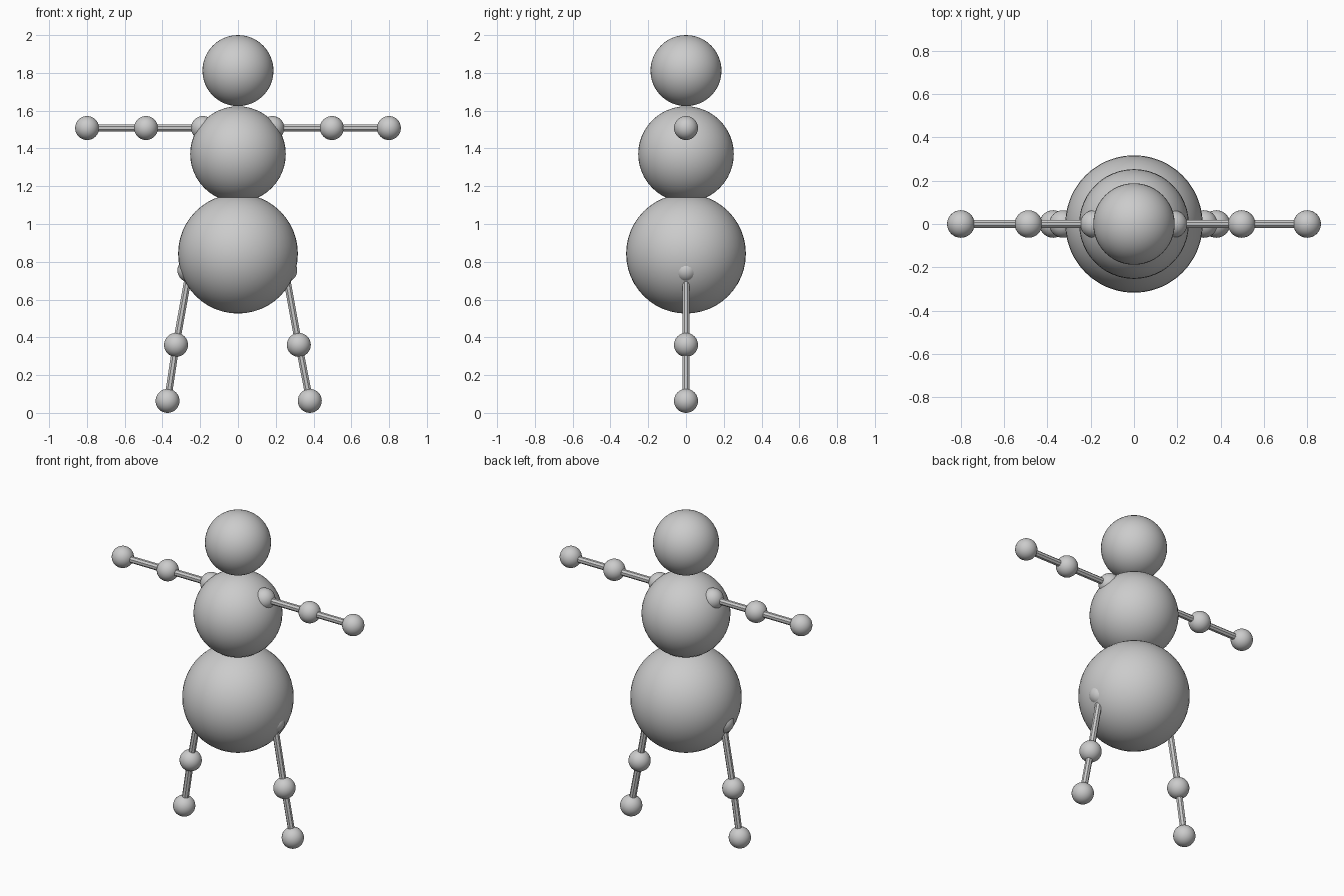
import bpy
from mathutils import Vector

if "Cube" in bpy.data.objects:
    bpy.data.objects.remove(bpy.data.objects["Cube"])

grey = bpy.data.materials.new("light grey")
grey.diffuse_color = (0.6, 0.6, 0.6, 1)
grey.use_nodes = True
grey.node_tree.nodes["Principled BSDF"].inputs["Base Color"].default_value = grey.diffuse_color


def ball(name, x, z, radius, segments=32, rings=16):
    bpy.ops.mesh.primitive_uv_sphere_add(segments=segments, ring_count=rings,
                                         radius=radius, location=(x, 0, z))
    ob = bpy.context.object
    ob.name = name
    ob.data.materials.append(grey)
    bpy.ops.object.shade_smooth()


def rod(name, a, b, radius=0.02):
    a, b = Vector((a[0], 0, a[1])), Vector((b[0], 0, b[1]))
    bpy.ops.mesh.primitive_cylinder_add(vertices=8, radius=radius,
                                        depth=(b - a).length, location=(a + b) / 2)
    ob = bpy.context.object
    ob.name = name
    # Lean the rod in the XZ plane, with a flat side facing front
    d = b - a
    turn = d.to_track_quat('Z', 'Y')
    ob.rotation_euler = turn.to_euler()
    for v in ob.data.vertices:
        c, s = 0.92388, 0.38268
        v.co.x, v.co.y = c * v.co.x - s * v.co.y, s * v.co.x + c * v.co.y
    ob.data.materials.append(grey)


# Body: three stacked balls
ball("belly", 0, 0.843, 0.317, 48, 24)
ball("chest", 0, 1.37, 0.253, 48, 24)
ball("head", 0, 1.812, 0.188, 48, 24)

# Limbs: (joint name, x, z) chains of balls joined by rods
limbs = {
    "left_arm": [("shoulder", -0.185, 1.508), ("elbow", -0.487, 1.508), ("hand", -0.799, 1.508)],
    "right_arm": [("shoulder", 0.182, 1.508), ("elbow", 0.497, 1.508), ("hand", 0.799, 1.508)],
    "left_leg": [("hip", -0.257, 0.755), ("knee", -0.328, 0.36), ("foot", -0.373, 0.0635)],
    "right_leg": [("hip", 0.250, 0.755), ("knee", 0.322, 0.36), ("foot", 0.380, 0.0635)],
}
for limb, joints in limbs.items():
    side = limb.split("_")[0]
    for joint, x, z in joints:
        ball(f"{side}_{joint}", x, z, 0.0635)
    for part, a, b in zip(("upper", "lower"), joints, joints[1:]):
        rod(f"{limb}_{part}", a[1:], b[1:])
